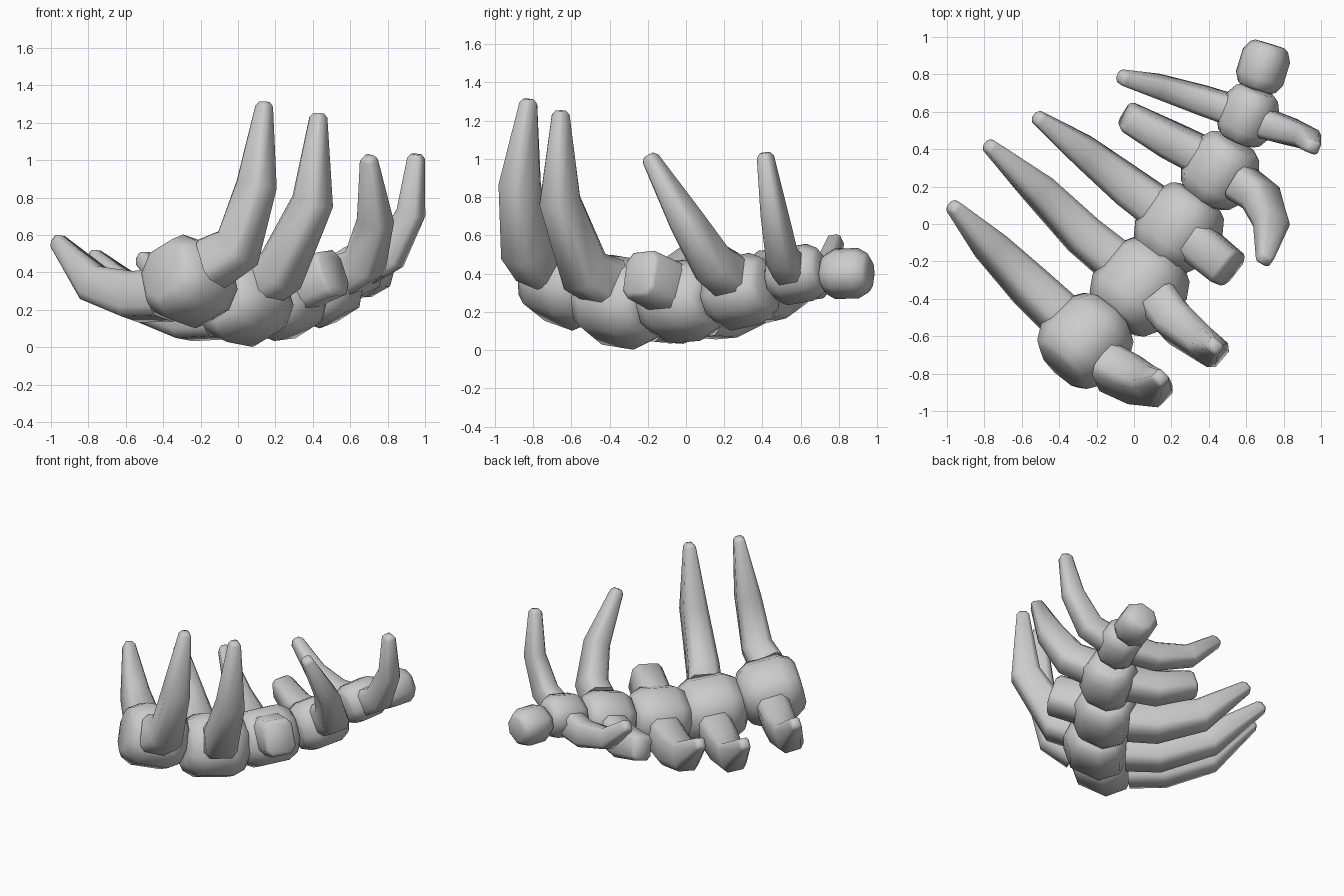
import bpy, bmesh, math
from mathutils import Vector as V

if "Cube" in bpy.data.objects:
    bpy.data.objects.remove(bpy.data.objects["Cube"])

LATERAL = V((-0.68, 0.577, -0.448))   # the skeleton lies rolled on its left side


def octagon(c, a, b, wa, wb, k):
    """Chamfered rectangle around c, axes a and b, half sizes wa and wb."""
    pts = [(1, -k), (1, k), (k, 1), (-k, 1), (-1, k), (-1, -k), (-k, -1), (k, -1)]
    return [c + a * (x * wa) + b * (y * wb) for x, y in pts]


def loft(name, rings):
    bm = bmesh.new()
    vs = [[bm.verts.new(p) for p in r] for r in rings]
    n = len(vs[0])
    for r0, r1 in zip(vs, vs[1:]):
        for i in range(n):
            j = (i + 1) % n
            bm.faces.new((r0[i], r0[j], r1[j], r1[i]))
    bm.faces.new(vs[0])
    bm.faces.new(vs[-1])
    bmesh.ops.recalc_face_normals(bm, faces=bm.faces)
    me = bpy.data.meshes.new(name)
    bm.to_mesh(me)
    bm.free()
    ob = bpy.data.objects.new(name, me)
    bpy.context.collection.objects.link(ob)
    bpy.context.view_layer.objects.active = ob
    ob.select_set(True)
    bpy.ops.object.shade_smooth_by_angle(angle=math.radians(62))
    ob.select_set(False)


def vertebra(name, c, d, r, h):
    a = (LATERAL - d * LATERAL.dot(d)).normalized()
    b = d.cross(a)
    prof = [(-1, 0.62), (-0.88, 0.8), (-0.5, 1), (0.5, 1), (0.88, 0.8), (1, 0.62)]
    loft(name, [octagon(c + d * (t * h), a, b, r * s, r * s, 0.5) for t, s in prof])


def rib(name, path, d, s):
    P = [V(p) for p in path]
    full = len(P) == 4
    size = [(0.112 * s, 0.13 * s), (0.106 * s, 0.125 * s), (0.085 * s, 0.10 * s), (0.038, 0.042)]
    rings = []
    for i, p in enumerate(P):
        t = V((0, 0, 0))
        if i > 0:
            t += (p - P[i - 1]).normalized()
        if i < len(P) - 1:
            t += (P[i + 1] - p).normalized()
        t.normalize()
        a = (d - t * d.dot(t)).normalized()
        b = t.cross(a)
        w, h = size[i]
        rings.append(octagon(p, a, b, w, h, 0.65))
    # rounded tip, or blunt broken end
    k, e = (0.6, 0.022) if full else (0.85, 0.02)
    rings.append(octagon(p + t * e, a, b, w * k, h * k, 0.65))
    loft(name, rings)


# spine: centre, radius, half length
spine = [((-0.26, -0.625, 0.352), 0.208, 0.208),
         ((0.03, -0.335, 0.25), 0.212, 0.218),
         ((0.24, -0.02, 0.255), 0.192, 0.20),
         ((0.46, 0.285, 0.305), 0.17, 0.178),
         ((0.61, 0.58, 0.395), 0.135, 0.148),
         ((0.69, 0.84, 0.40), 0.118, 0.128)]

# rib pairs: left path, right path, thickness (short paths are broken ribs)
ribs = [
    ([(-0.38, -0.50, 0.28), (-0.55, -0.34, 0.27), (-0.765, -0.12, 0.335), (-0.963, 0.09, 0.565)],
     [(-0.14, -0.765, 0.445), (0.00, -0.835, 0.53), (0.10, -0.87, 0.87), (0.14, -0.825, 1.29)], 1.0),
    ([(-0.10, -0.20, 0.18), (-0.27, -0.06, 0.165), (-0.515, 0.19, 0.24), (-0.77, 0.415, 0.485)],
     [(0.13, -0.41, 0.35), (0.23, -0.53, 0.41), (0.40, -0.66, 0.78), (0.43, -0.655, 1.23)], 1.0),
    ([(0.12, 0.09, 0.20), (-0.03, 0.20, 0.185), (-0.265, 0.385, 0.25), (-0.51, 0.565, 0.475)],
     [(0.30, -0.07, 0.31), (0.50, -0.235, 0.395)], 1.0),
    ([(0.35, 0.37, 0.28), (0.19, 0.45, 0.26), (-0.03, 0.57, 0.32)],
     [(0.57, 0.22, 0.39), (0.68, 0.14, 0.45), (0.735, 0.00, 0.68), (0.70, -0.185, 1.0)], 0.87),
    ([(0.52, 0.61, 0.37), (0.37, 0.66, 0.35), (0.13, 0.735, 0.41), (-0.06, 0.782, 0.57)],
     [(0.69, 0.54, 0.425), (0.81, 0.50, 0.49), (0.925, 0.46, 0.72), (0.952, 0.415, 1.01)], 0.70)]

centres = [V(s[0]) for s in spine]
for i, (c, r, h) in enumerate(spine):
    lo, hi = max(i - 1, 0), min(i + 1, len(spine) - 1)
    d = (centres[hi] - centres[lo]).normalized()
    vertebra(f"vertebra_{i + 1}", centres[i], d, r, h)
    if i < len(ribs):
        left, right, s = ribs[i]
        rib(f"left_rib_{i + 1}", left, d, s)
        rib(f"right_rib_{i + 1}", right, d, s)
